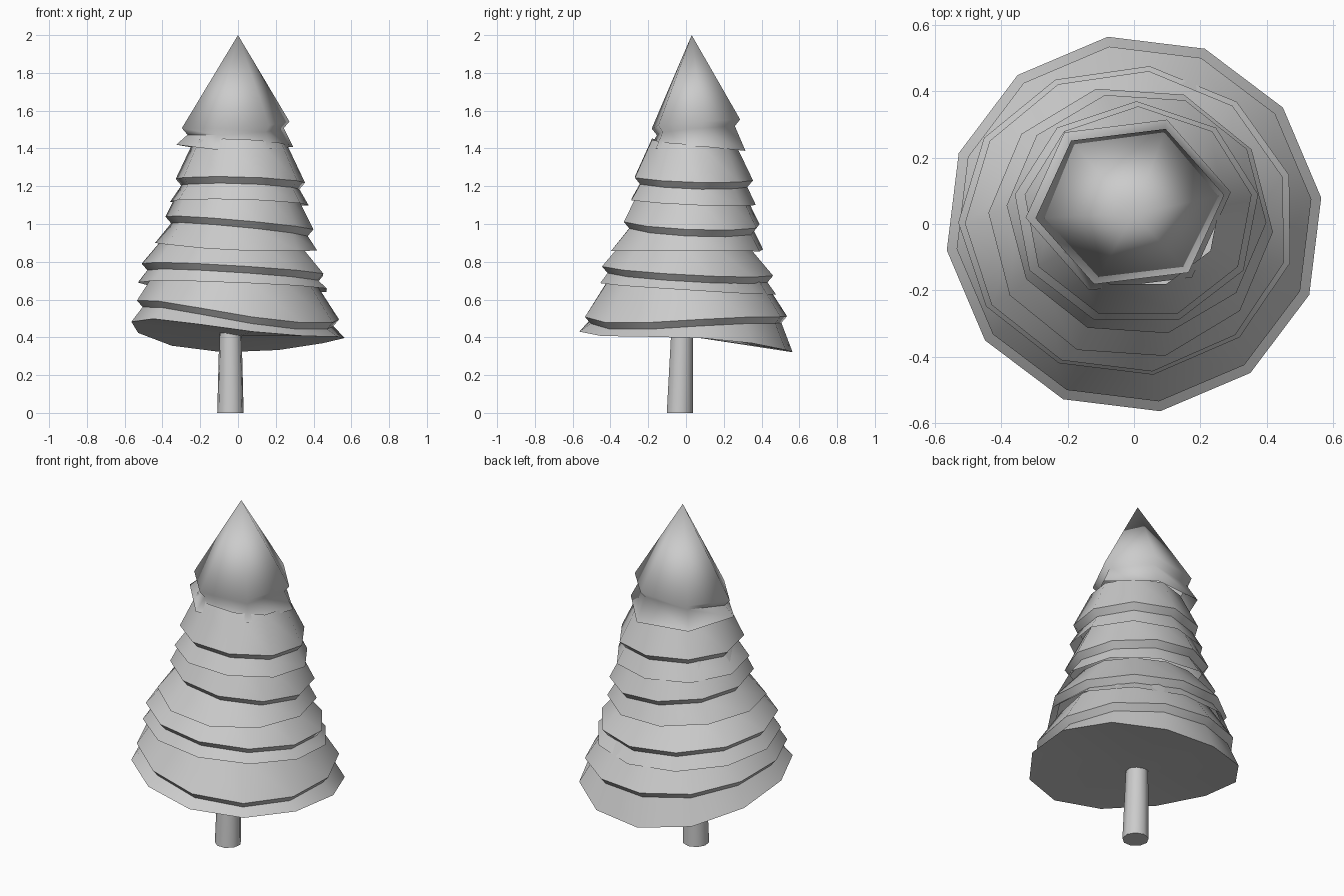
import bpy, bmesh
from math import cos, sin, radians, pi

if "Cube" in bpy.data.objects:
    bpy.data.objects.remove(bpy.data.objects["Cube"])

def make(name, bm, angle=40):
    bmesh.ops.recalc_face_normals(bm, faces=bm.faces)
    me = bpy.data.meshes.new(name)
    bm.to_mesh(me)
    bm.free()
    ob = bpy.data.objects.new(name, me)
    bpy.context.collection.objects.link(ob)
    bpy.ops.object.select_all(action='DESELECT')
    ob.select_set(True)
    bpy.context.view_layer.objects.active = ob
    bpy.ops.object.shade_smooth_by_angle(angle=radians(angle))
    return ob

def rim(ext, zs, skew, n, phase, dr=0.0, dz=0.0):
    """Wavy ring: extents and heights given at left, right, front, back."""
    l, r, f, b = ext
    zl, zr, zf, zb = zs
    mean = (zl + zr + zf + zb) / 4
    c2 = (zl + zr - zf - zb) / 4
    pts = []
    for i in range(n):
        a = radians(phase) + 2 * pi * i / n
        x = (r + l) / 2 + ((r - l) / 2 + dr) * cos(a)
        y = (f + b) / 2 + ((b - f) / 2 + dr) * sin(a)
        z = (mean + (zr - zl) / 2 * cos(a) + (zb - zf) / 2 * sin(a)
             + c2 * cos(2 * a) + skew * sin(2 * a) + dz)
        pts.append((x, y, z))
    return pts

def tier(name, n, phase, skew, upper, lower, slope, apex=None, cap=False):
    """One foliage tier: skirt, upper rim, notch, lower rim."""
    bm = bmesh.new()
    rings = [rim(*upper, skew, n, phase),
             rim(*upper, skew, n, phase, -0.03, -0.035),
             rim(*lower, skew, n, phase)]
    if not apex:
        rings.insert(0, rim(*upper, skew, n, phase, -0.2 * slope, 0.2))
    vs = [[bm.verts.new(p) for p in ring] for ring in rings]
    for a, b in zip(vs, vs[1:]):
        for i in range(n):
            j = (i + 1) % n
            bm.faces.new((a[i], b[i], b[j], a[j]))
    if apex:
        t = bm.verts.new(apex)
        for i in range(n):
            bm.faces.new((t, vs[0][i], vs[0][(i + 1) % n]))
    if cap:
        c = bm.verts.new((0, 0, sum(v.co.z for v in vs[-1]) / n))
        for i in range(n):
            bm.faces.new((c, vs[-1][(i + 1) % n], vs[-1][i]))
    return make(name, bm, 65 if apex else 45)

# Foliage tiers, bottom to top: (extents, heights) at left, right, front, back
tier("foliage_bottom", 12, 8, 0.02,
     ((-.54, .54, -.54, .54), (.59, .49, .52, .51)),
     ((-.57, .57, -.57, .57), (.47, .40, .44, .32)), 0.65, cap=True)
tier("foliage_lower", 11, 17, 0.0,
     ((-.51, .47, -.45, .465), (.79, .73, .78, .73)),
     ((-.53, .49, -.46, .48), (.69, .65, .69, .63)), 0.85)
tier("foliage_middle", 10, -4, 0.0,
     ((-.385, .40, -.34, .40), (1.04, .97, 1.02, .99)),
     ((-.44, .42, -.41, .42), (.90, .86, .86, .86)), 0.5)
tier("foliage_upper", 9, 10, 0.0,
     ((-.335, .36, -.29, .355), (1.24, 1.22, 1.25, 1.23)),
     ((-.365, .38, -.31, .37), (1.12, 1.10, 1.13, 1.10)), 0.48)
tier("foliage_top", 6, 8, 0.0,
     ((-.30, .275, -.20, .305), (1.51, 1.54, 1.51, 1.55)),
     ((-.33, .295, -.22, .335), (1.42, 1.41, 1.39, 1.385)), 0.6, apex=(0, 0.03, 2))

# Tapered trunk
bm = bmesh.new()
res = bmesh.ops.create_cone(bm, cap_ends=True, segments=9, radius1=0.071,
                            radius2=0.058, depth=0.5)
for v in bm.verts:
    v.co.x -= 0.04
    v.co.y += -0.035 if v.co.z < 0 else -0.02
    v.co.z += 0.25
make("trunk", bm, 50)
